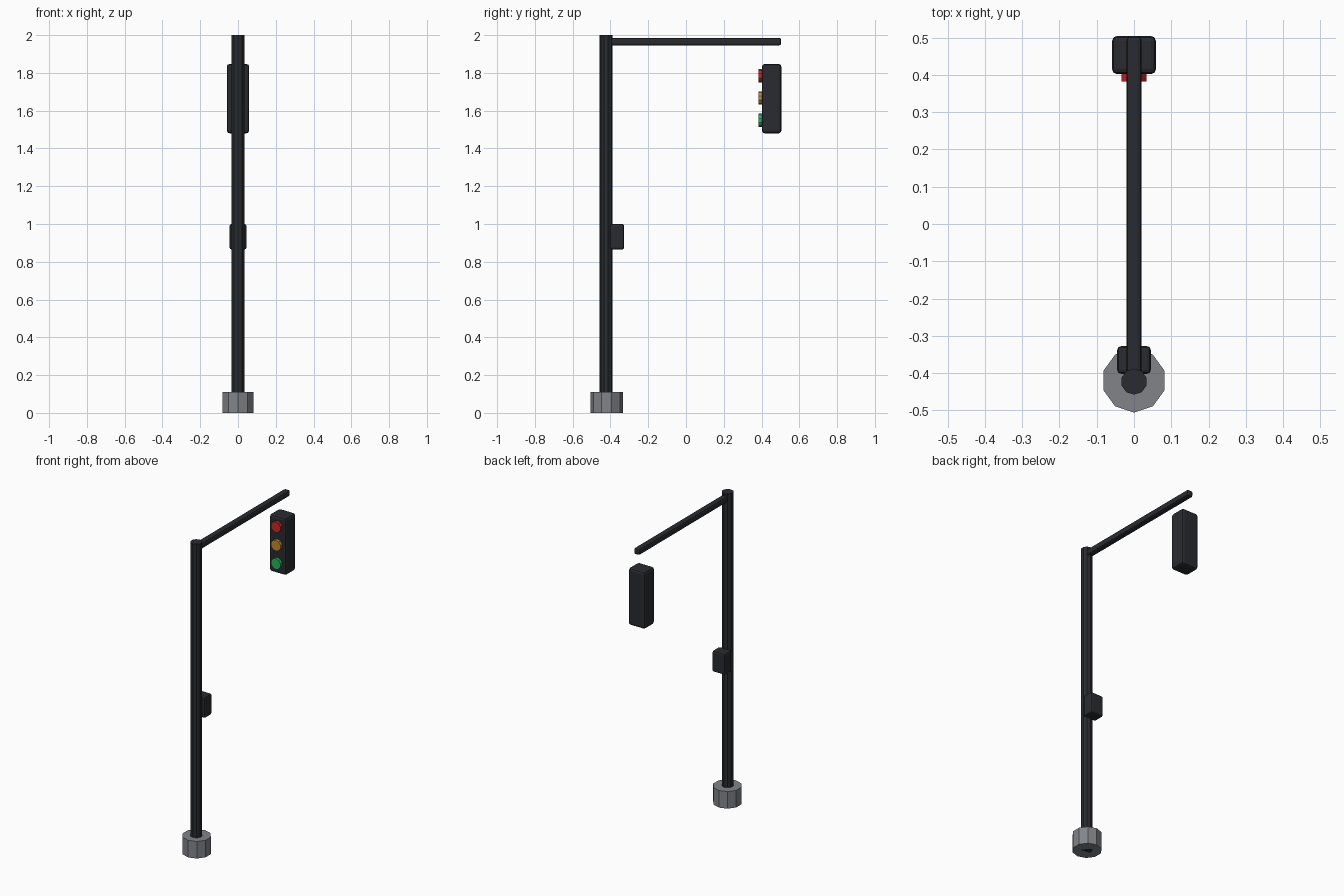
import bpy, bmesh
from math import radians
from mathutils import Matrix

if "Cube" in bpy.data.objects:
    bpy.data.objects.remove(bpy.data.objects["Cube"])


def material(name, rgb):
    m = bpy.data.materials.new(name)
    m.diffuse_color = (*rgb, 1)
    m.use_nodes = True
    m.node_tree.nodes["Principled BSDF"].inputs["Base Color"].default_value = m.diffuse_color
    return m


def finish(name, bm, mat):
    mesh = bpy.data.meshes.new(name)
    bm.to_mesh(mesh)
    bm.free()
    mesh.materials.append(mat)
    ob = bpy.data.objects.new(name, mesh)
    bpy.context.collection.objects.link(ob)
    return ob


def cylinder(name, centre, radius, depth, mat, sides=10, tilt=0):
    bm = bmesh.new()
    bmesh.ops.create_cone(bm, cap_ends=True, segments=sides, radius1=radius,
                          radius2=radius, depth=depth,
                          matrix=Matrix.Translation(centre) @ Matrix.Rotation(radians(tilt), 4, 'X'))
    return finish(name, bm, mat)


def box(name, low, high, bevel, mat):
    centre = [(a + b) / 2 for a, b in zip(low, high)]
    size = [b - a for a, b in zip(low, high)]
    bm = bmesh.new()
    bmesh.ops.create_cube(bm, size=1,
                          matrix=Matrix.Translation(centre) @ Matrix.Diagonal((*size, 1)))
    ob = finish(name, bm, mat)
    mod = ob.modifiers.new("bevel", 'BEVEL')
    mod.width = bevel
    mod.segments = 2
    return ob


dark = material("dark metal", (0.022, 0.024, 0.028))
concrete = material("concrete", (0.22, 0.23, 0.25))

# Footing and pole
cylinder("footing", (0, -0.42, 0.055), 0.086, 0.11, concrete)
cylinder("pole", (0, -0.423, 1.0), 0.035, 2.0, dark)

# Overhead arm
box("arm", (-0.02, -0.42, 1.946), (0.02, 0.504, 1.985), 0.01, dark)

# Control box on the pole
box("control_box", (-0.045, -0.402, 0.865), (0.045, -0.328, 1.0), 0.01, dark)

# Signal housing with three lenses on the front
box("signal_housing", (-0.059, 0.402, 1.48), (0.059, 0.505, 1.847), 0.014, dark)
lenses = [("red", 1.785, (0.60, 0.02, 0.015)),
          ("amber", 1.667, (0.55, 0.25, 0.02)),
          ("green", 1.549, (0.02, 0.45, 0.10))]
for colour, z, rgb in lenses:
    cylinder(colour + "_lens", (0, 0.398, z), 0.035, 0.03,
             material(colour, rgb), tilt=90)
